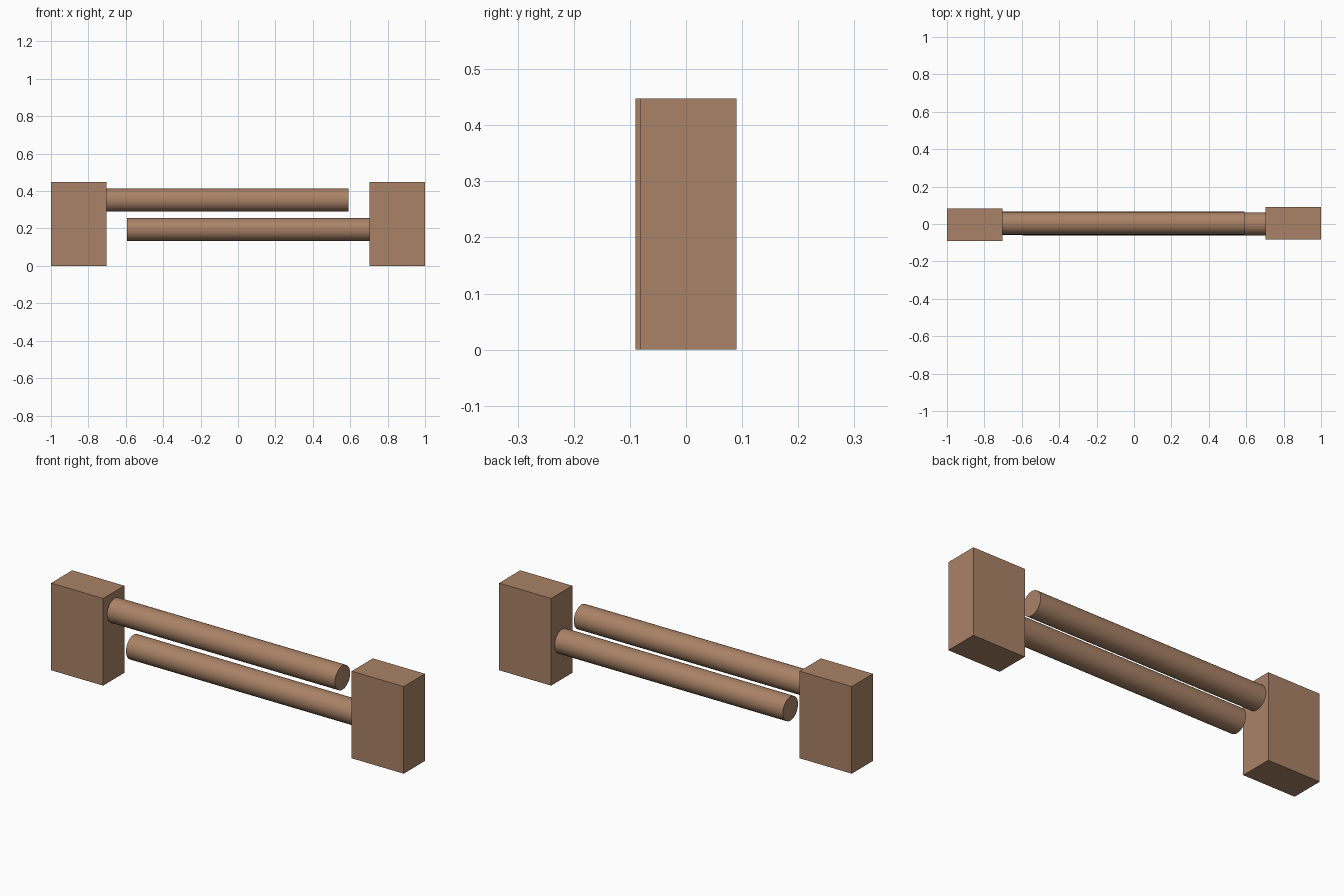
import bpy
import math

if "Cube" in bpy.data.objects:
    bpy.data.objects.remove(bpy.data.objects["Cube"])

wood = bpy.data.materials.new("warm_brown")
wood.diffuse_color = (0.40, 0.225, 0.135, 1)
wood.use_nodes = True
wood.node_tree.nodes["Principled BSDF"].inputs["Base Color"].default_value = wood.diffuse_color


def block(name, x, y):
    """Upright rectangular end block standing on the ground."""
    bpy.ops.mesh.primitive_cube_add(size=1, location=(x, y, 0.224))
    ob = bpy.context.object
    ob.name = name
    ob.scale = (0.296, 0.172, 0.448)
    bpy.ops.object.transform_apply(location=False, rotation=False, scale=True)
    ob.data.materials.append(wood)


def rod(name, x0, x1, y, z):
    """Round bar along x between x0 and x1."""
    bpy.ops.mesh.primitive_cylinder_add(
        vertices=64, radius=0.0615, depth=x1 - x0,
        location=((x0 + x1) / 2, y, z), rotation=(0, math.pi / 2, 0))
    ob = bpy.context.object
    ob.name = name
    ob.data.materials.append(wood)
    bpy.ops.object.shade_smooth_by_angle(angle=math.radians(30))


# End blocks, slightly offset from each other in depth
for side, label in ((-1, "left"), (1, "right")):
    block(label + "_end_block", side * 0.852, side * 0.004)

# Each rod is fixed to one block and stops short of the other
rod("upper_rod", -0.706, 0.592, 0.004, 0.352)
rod("lower_rod", -0.594, 0.704, 0.0, 0.195)
